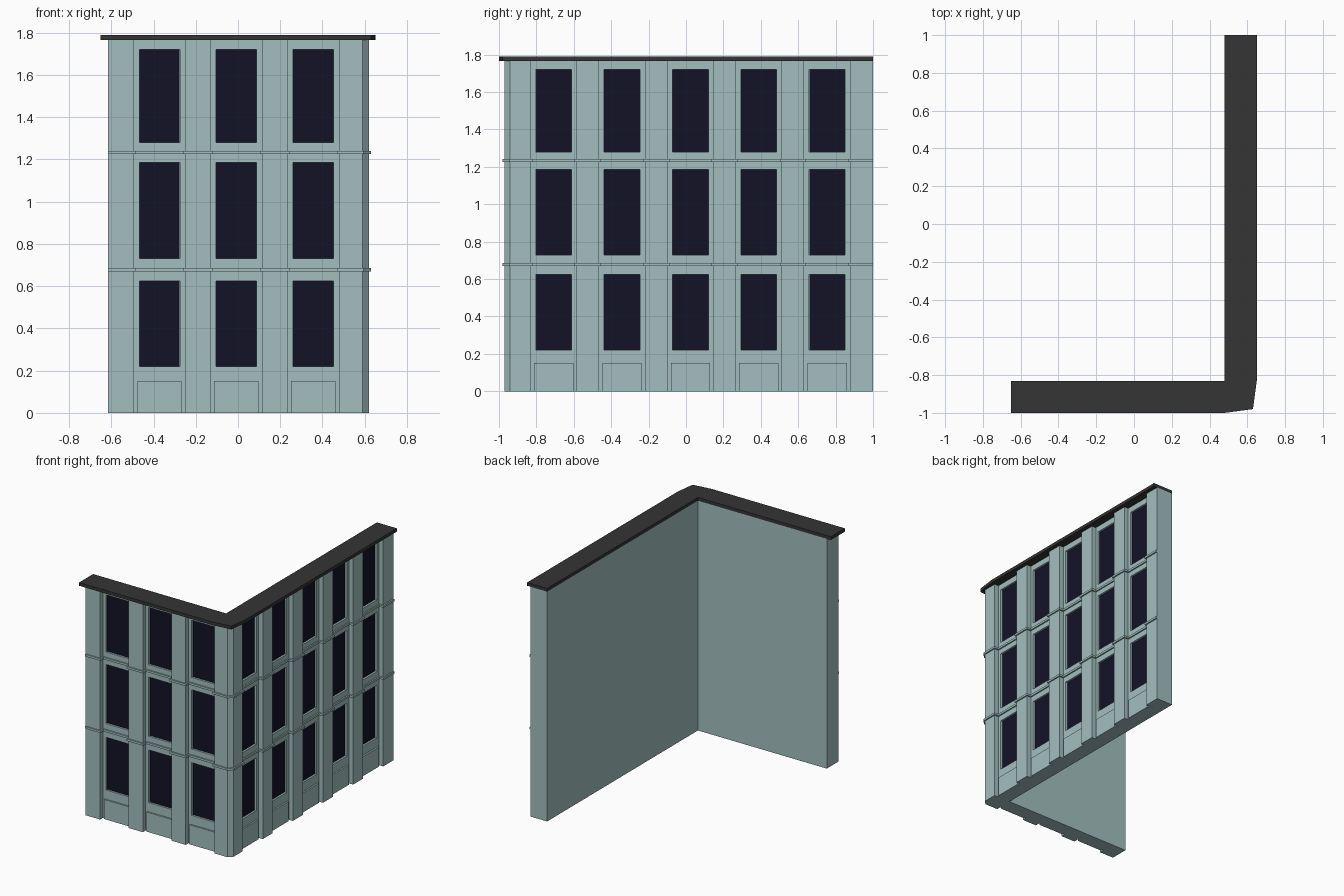
import bpy, bmesh

if "Cube" in bpy.data.objects:
    bpy.data.objects.remove(bpy.data.objects["Cube"])

FRONT, RIGHT, REC = -0.97, 0.62, 0.035      # pilaster faces and bay recess
GLASS = 0.018                               # window recess behind bay wall
FRONT_BAYS = [(-0.493, -0.25), (-0.13, 0.113), (0.235, 0.478)]
SIDE_BAYS = [(-0.83 + 0.3655 * i, -0.585 + 0.3655 * i) for i in range(5)]
FLOORS = [(0.22, 0.625), (0.73, 1.185), (1.28, 1.72)]


def material(name, rgb):
    m = bpy.data.materials.new(name)
    m.diffuse_color = (*rgb, 1)
    m.use_nodes = True
    m.node_tree.nodes["Principled BSDF"].inputs["Base Color"].default_value = m.diffuse_color
    return m


wall_mat = material("pale_teal", (0.37, 0.52, 0.52))
glass_mat = material("dark_glass", (0.006, 0.006, 0.02))
roof_mat = material("charcoal", (0.035, 0.035, 0.035))


def finish(name, bm, mat):
    bmesh.ops.recalc_face_normals(bm, faces=bm.faces)
    me = bpy.data.meshes.new(name)
    bm.to_mesh(me)
    bm.free()
    me.materials.append(mat)
    ob = bpy.data.objects.new(name, me)
    bpy.context.collection.objects.link(ob)
    return ob


def prism(name, pts, z0, z1, mat):
    bm = bmesh.new()
    face = bm.faces.new([bm.verts.new((x, y, z0)) for x, y in pts])
    ext = bmesh.ops.extrude_face_region(bm, geom=[face], use_keep_orig=True)
    for v in ext["geom"]:
        if isinstance(v, bmesh.types.BMVert):
            v.co.z = z1
    return finish(name, bm, mat)


def boxes(name, items, mat):
    bm = bmesh.new()
    for x0, x1, y0, y1, z0, z1 in items:
        for v in bmesh.ops.create_cube(bm, size=1)["verts"]:
            v.co = ((x0 + x1) / 2 + v.co.x * (x1 - x0),
                    (y0 + y1) / 2 + v.co.y * (y1 - y0),
                    (z0 + z1) / 2 + v.co.z * (z1 - z0))
    return finish(name, bm, mat)


def outline(o, back=0.0):
    """L-shaped footprint with recessed bays, street faces pushed out by o."""
    f, r = FRONT - o, RIGHT + o
    pts = [(-0.615, -0.83 - back), (-0.615, f)]
    for a, b in FRONT_BAYS:
        a, b = a + o, b - o
        pts += [(a, f), (a, f + REC), (b, f + REC), (b, f)]
    pts += [(0.59 + 0.4 * o, f), (r, -0.94 - 0.4 * o)]
    for a, b in SIDE_BAYS:
        a, b = a + o, b - o
        pts += [(r, a), (r - REC, a), (r - REC, b), (r, b)]
    return pts + [(r, 1.0), (0.48 + back, 1.0), (0.48 + back, -0.83 - back)]


def bay_boxes(half, z_ranges, inner, outer):
    """One box per bay and height range; inner/outer are depths from the bay wall."""
    out = []
    for z0, z1 in z_ranges:
        for a, b in FRONT_BAYS:
            c, y = (a + b) / 2, FRONT + REC
            out.append((c - half, c + half, y - outer, y + inner, z0, z1))
        for a, b in SIDE_BAYS:
            c, x = (a + b) / 2, RIGHT - REC
            out.append((x - inner, x + outer, c - half, c + half, z0, z1))
    return out


# Walls with pilasters, and window recesses cut in
walls = prism("walls", outline(0), 0, 1.765, wall_mat)
cutter = boxes("window_cutter", bay_boxes(0.096, FLOORS, GLASS, 0.02), wall_mat)
cutter.hide_render = True
mod = walls.modifiers.new("windows", "BOOLEAN")
mod.object = cutter
mod.solver = "EXACT"
bpy.context.view_layer.objects.active = walls
walls.select_set(True)
bpy.ops.object.modifier_apply(modifier=mod.name)
bpy.data.objects.remove(cutter)

# Glass panes at the back of the recesses
boxes("window_glass", bay_boxes(0.0955, FLOORS, GLASS + 0.002, -GLASS + 0.003), glass_mat)

# Raised panels under the ground floor windows
boxes("base_panels", bay_boxes(0.105, [(0, 0.15)], 0.005, 0.012), wall_mat)

# Storey bands following the pilasters
for i, z in enumerate((0.67, 1.225)):
    prism(f"storey_band_{i + 1}", outline(0.01, 0.01), z, z + 0.016, wall_mat)

# Roof cornice with clipped corner
prism("cornice", [(-0.65, -1), (0.48, -1), (0.63, -0.98), (0.65, -0.83), (0.65, 1),
                  (0.48, 1), (0.48, -0.83), (-0.65, -0.83)], 1.765, 1.79, roof_mat)
